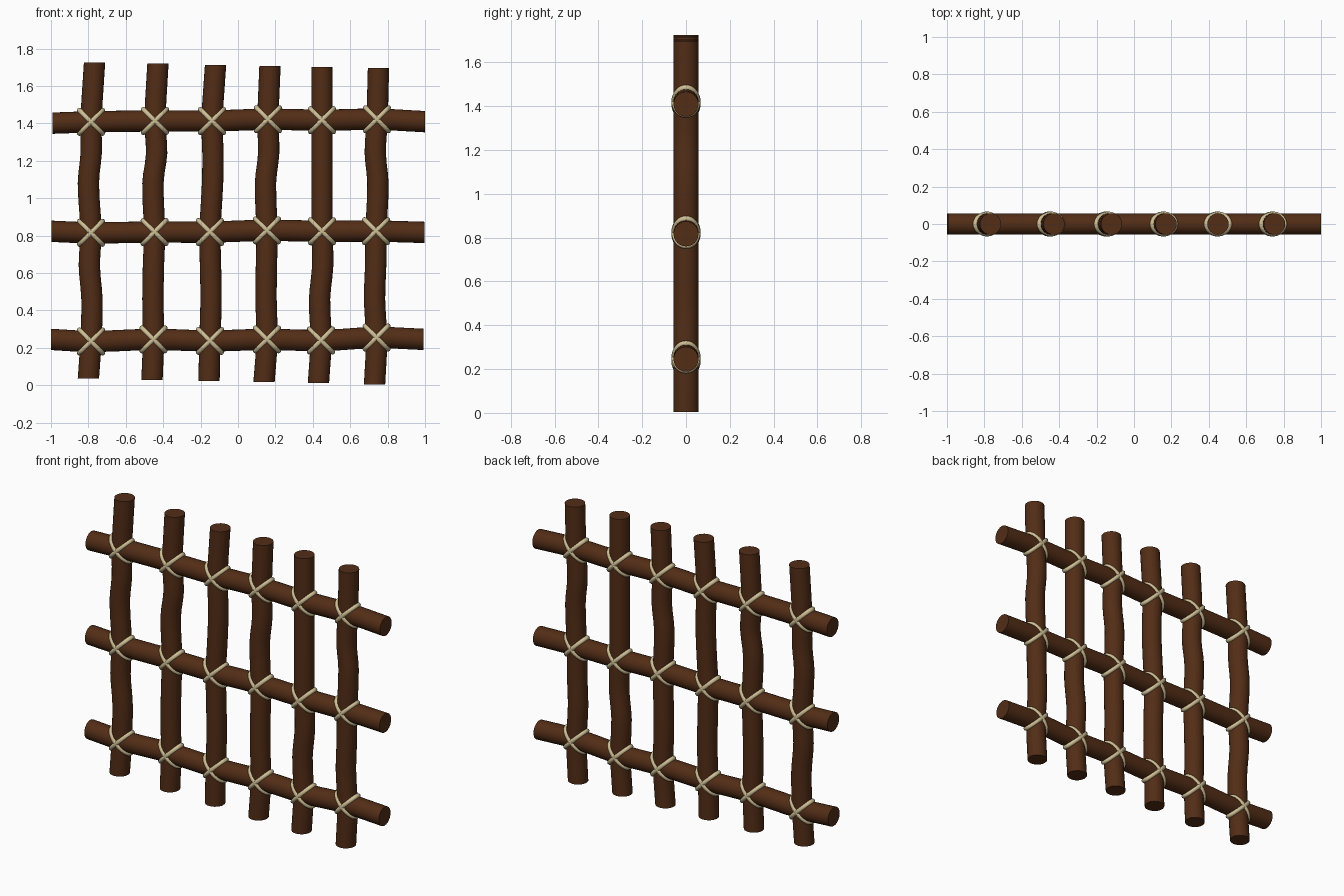
import bpy, bmesh, math
from mathutils import Matrix, Vector

if "Cube" in bpy.data.objects:
    bpy.data.objects.remove(bpy.data.objects["Cube"])

R = 0.057          # pole radius
SIDES = 24


def material(name, color):
    m = bpy.data.materials.new(name)
    m.diffuse_color = color
    m.use_nodes = True
    m.node_tree.nodes["Principled BSDF"].inputs["Base Color"].default_value = m.diffuse_color
    return m


wood = material("dark_wood", (0.085, 0.026, 0.008, 1))
rope = material("rope", (0.62, 0.52, 0.30, 1))


def finish(name, bm, mat):
    bmesh.ops.recalc_face_normals(bm, faces=bm.faces)
    me = bpy.data.meshes.new(name)
    bm.to_mesh(me)
    bm.free()
    me.materials.append(mat)
    ob = bpy.data.objects.new(name, me)
    bpy.context.collection.objects.link(ob)
    bpy.ops.object.select_all(action='DESELECT')
    ob.select_set(True)
    bpy.context.view_layer.objects.active = ob
    bpy.ops.object.shade_smooth_by_angle(angle=math.radians(40))


def smooth_path(pts, steps=3):
    # Catmull-Rom through (along, offset) points
    out = []
    for i in range(len(pts) - 1):
        a, b = pts[i], pts[i + 1]
        p, n = pts[max(i - 1, 0)], pts[min(i + 2, len(pts) - 1)]
        ma = (b[1] - p[1]) / (b[0] - p[0])
        mb = (n[1] - a[1]) / (n[0] - a[0])
        h = b[0] - a[0]
        for k in range(steps):
            t = k / steps
            v = ((2*t**3 - 3*t**2 + 1) * a[1] + (t**3 - 2*t**2 + t) * h * ma
                 + (3*t**2 - 2*t**3) * b[1] + (t**3 - t**2) * h * mb)
            out.append((a[0] + t * h, v))
    return out + [pts[-1]]


def pole(name, pts, upright):
    # crooked pole with ends cut square to the main axis
    bm = bmesh.new()
    rings = []
    for s, off in smooth_path(pts):
        ring = []
        for i in range(SIDES):
            a = 2 * math.pi * i / SIDES
            u, y = off + R * math.cos(a), R * math.sin(a)
            ring.append(bm.verts.new((u, y, s) if upright else (s, y, u)))
        rings.append(ring)
    for r0, r1 in zip(rings, rings[1:]):
        for i in range(SIDES):
            j = (i + 1) % SIDES
            bm.faces.new((r0[i], r0[j], r1[j], r1[i]))
    bm.faces.new(rings[0])
    bm.faces.new(rings[-1])
    finish(name, bm, wood)


def lashing(name, x, z, sign):
    # oval rope loop around the diagonal of a crossing
    bm = bmesh.new()
    n, m, tube = 32, 10, 0.0135
    rot = Matrix.Rotation(sign * math.pi / 4, 3, 'Y')
    grid = []
    for i in range(n):
        a = 2 * math.pi * i / n
        c = Vector((0.087 * math.cos(a), 0.053 * math.sin(a), 0))
        nrm = Vector((0.053 * math.cos(a), 0.087 * math.sin(a), 0)).normalized()
        grid.append([])
        for k in range(m):
            b = 2 * math.pi * k / m
            p = c + nrm * tube * math.cos(b) + Vector((0, 0, tube * math.sin(b)))
            grid[i].append(bm.verts.new(rot @ p + Vector((x, 0, z))))
    for i in range(n):
        for k in range(m):
            i2, k2 = (i + 1) % n, (k + 1) % m
            bm.faces.new((grid[i][k], grid[i2][k], grid[i2][k2], grid[i][k2]))
    finish(name, bm, rope)


# uprights: sideways offsets at shared heights
heights = [0.24, 0.46, 0.64, 0.82, 1.08, 1.24, 1.41]
posts = [
    [-.80, -.786, -.781, -.795, -.786, -.80, -.785, -.786, -.767],
    [-.46, -.452, -.455, -.452, -.446, -.455, -.435, -.444, -.428],
    [-.155, -.15, -.144, -.147, -.15, -.136, -.134, -.139, -.12],
    [.139, .155, .15, .152, .155, .147, .164, .16, .171],
    [.43, .444, .436, .453, .449, .449, .449, .449, .449],
    [.73, .741, .73, .736, .738, .748, .734, .743, .751],
]
for i, xs in enumerate(posts):
    z0 = 0.035 - 0.006 * i
    pole(f"upright_{i+1}", list(zip([z0] + heights + [z0 + 1.69], xs)), True)

# rails: height offsets at the ends and at each upright
rails = [
    [.245, .234, .245, .237, .245, .239, .255, .245],
    [.823, .815, .819, .819, .828, .823, .824, .817],
    [1.401, 1.408, 1.413, 1.413, 1.422, 1.417, 1.422, 1.409],
]
for j, zs in enumerate(rails):
    col = (1, 4, 7)[j]
    xs = [-1 + 0.004 * j] + [p[col] for p in posts] + [0.992 + 0.004 * j]
    pole(f"rail_{j+1}", list(zip(xs, zs)), False)
    # crossed rope lashings at every joint
    for i, p in enumerate(posts):
        for s in (1, -1):
            lashing(f"lashing_{j+1}_{i+1}_{'a' if s > 0 else 'b'}", p[col], zs[i + 1], s)
